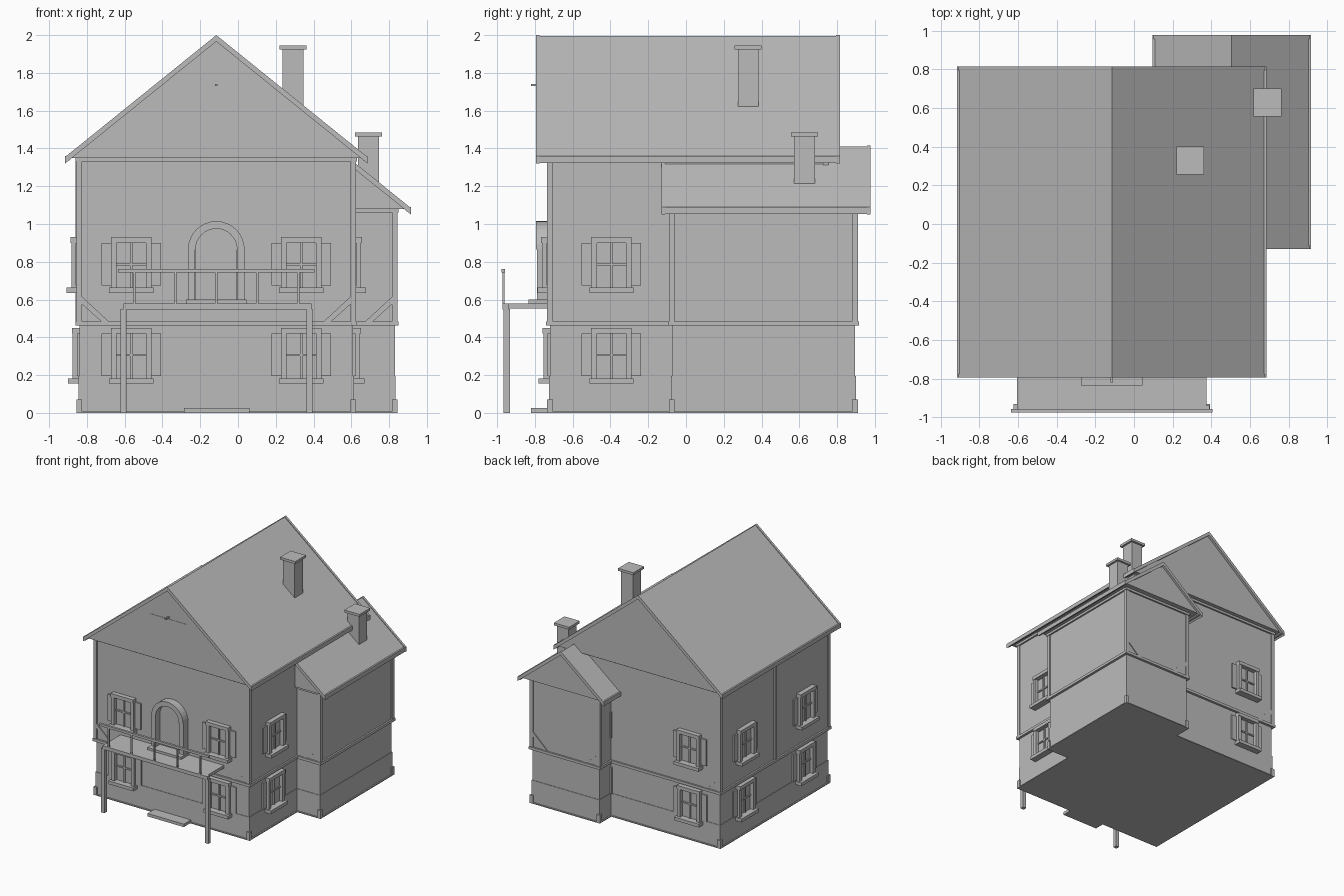
import bpy, bmesh, math
from mathutils import Matrix, Vector

cube = bpy.data.objects.get("Cube")
if cube:
    bpy.data.objects.remove(cube, do_unlink=True)

grey = bpy.data.materials.new("plain grey")
grey.use_nodes = True
grey.diffuse_color = (0.5, 0.5, 0.5, 1)
grey.node_tree.nodes["Principled BSDF"].inputs["Base Color"].default_value = (0.5, 0.5, 0.5, 1)


def add_box(bm, x0, x1, y0, y1, z0, z1):
    m = Matrix.Translation(((x0 + x1) / 2, (y0 + y1) / 2, (z0 + z1) / 2))
    bmesh.ops.create_cube(bm, size=1, matrix=m @ Matrix.Diagonal((x1 - x0, y1 - y0, z1 - z0, 1)))


def add_prism(bm, pts, y0, y1):
    face = bm.faces.new([bm.verts.new((x, y0, z)) for x, z in pts])
    ext = bmesh.ops.extrude_face_region(bm, geom=[face])
    verts = [v for v in ext["geom"] if isinstance(v, bmesh.types.BMVert)]
    bmesh.ops.translate(bm, verts=verts, vec=(0, y1 - y0, 0))


def finish(name, bm):
    bmesh.ops.recalc_face_normals(bm, faces=bm.faces)
    mesh = bpy.data.meshes.new(name)
    bm.to_mesh(mesh)
    bm.free()
    mesh.materials.append(grey)
    obj = bpy.data.objects.new(name, mesh)
    bpy.context.scene.collection.objects.link(obj)
    return obj


def boxes(name, *dims):
    bm = bmesh.new()
    for d in dims:
        add_box(bm, *d)
    return finish(name, bm)


def prism(name, pts, y0, y1):
    bm = bmesh.new()
    add_prism(bm, pts, y0, y1)
    return finish(name, bm)


def storeys(name, x0, x1, y0, y1, top):
    """Lower walls, corner footings, timber-framed upper walls and braces."""
    i, t = 0.015, 0.03
    boxes(name + "_lower_wall", (x0 + i, x1 - i, y0 + i, y1 - i, 0, 0.47))
    p = i - 0.004
    boxes(name + "_plinth", (x0 + p, x1 - p, y0 + p, y1 - p, 0, 0.195),
          (x0, x1, y0, y1, 0, 0.008))
    boxes(name + "_upper_wall", (x0 + 0.008, x1 - 0.008, y0 + 0.008, y1 - 0.008, 0.47, top))
    corners = [(x, y) for x in (x0, x1 - t) for y in (y0, y1 - t)]
    boxes(name + "_footings", *[(x, x + t, y, y + t, 0, 0.07) for x, y in corners])
    boxes(name + "_corner_posts", *[(x, x + t, y, y + t, 0.47, top) for x, y in corners])
    o = 0.006
    boxes(name + "_beams", (x0 - o, x1 + o, y0 - o, y1 + o, 0.462, 0.485),
          (x0 - o, x1 + o, y0 - o, y1 + o, top - 0.025, top))
    bm = bmesh.new()
    for x, s in ((x0 + t, 1), (x1 - t, -1)):
        pts = [(x, 0.575), (x, 0.615), (x + s * 0.14, 0.485), (x + s * 0.1, 0.485)]
        add_prism(bm, pts, y0, y0 + 0.02)
        add_prism(bm, pts, y1 - 0.02, y1)
    finish(name + "_braces", bm)


def roof(name, cx, half, apex, eave, y0, y1):
    """Two sloping slabs, gable infill and raised verge boards."""
    t, v = 0.025, 0.02

    def chevron(lift, thick):
        up = [(cx - half, eave + lift), (cx, apex + lift), (cx + half, eave + lift)]
        return up + [(x, z - thick) for x, z in reversed(up)]

    prism(name + "_slabs", chevron(-0.006, t), y0 + v / 2, y1 - v / 2)
    for tag, a in (("front", y0), ("back", y1 - v)):
        prism(f"{name}_{tag}_verge", chevron(0, 0.034), a, a + v)
    low = eave - 0.005
    w = half - 0.03
    prism(name + "_gable", [(cx - w, low), (cx + w, low), (cx, apex - 0.03)], y0 + v, y1 - v)
    boxes(name + "_eaves", *[(x - 0.012, x + 0.012, y0, y1, eave - 0.02, eave + 0.005)
                             for x in (cx - half + 0.012, cx + half - 0.012)])


def window(name, x, y, z, turn):
    """Framed four-pane window with sill and shutters, facing -y before turning."""
    w, h, f = 0.107, 0.27, 0.03
    bm = bmesh.new()
    for s in (-1, 1):
        a, b = sorted((s * w, s * (w - f)))
        add_box(bm, a, b, -0.035, 0.01, 0, h)
        a, b = sorted((s * w, s * (w + 0.05)))
        add_box(bm, a, b, -0.012, 0.01, 0.02, 0.245)
    add_box(bm, -w, w, -0.04, 0.01, h - f + 0.005, h + 0.005)
    add_box(bm, -w - 0.01, w + 0.01, -0.06, 0.01, -0.02, 0.008)
    add_box(bm, -0.006, 0.006, -0.015, 0.01, 0, h)
    add_box(bm, -w + f, w - f, -0.015, 0.01, 0.125, 0.137)
    add_box(bm, -w + f, w - f, -0.005, 0.01, 0, h - f)
    obj = finish(name, bm)
    obj.matrix_world = Matrix.Translation((x, y, z)) @ Matrix.Rotation(turn, 4, "Z")


# Main house and side wing
storeys("house", -0.855, 0.625, -0.735, 0.755, 1.355)
storeys("wing", 0.18, 0.845, -0.09, 0.91, 1.085)
roof("house_roof", -0.115, 0.8, 2.0, 1.355, -0.795, 0.815)
roof("wing_roof", 0.505, 0.41, 1.415, 1.085, -0.13, 0.978)
boxes("left_wall_post", (-0.86, -0.84, -0.005, 0.025, 0.47, 1.34))

# Windows on both floors
for floor, z, inset in (("lower", 0.175, 0.015), ("upper", 0.655, 0.008)):
    for side, x in (("right", -0.565), ("left", 0.335)):
        window(f"front_{side}_{floor}_window", x, -0.735 + inset, z, 0)
        window(f"back_{side}_{floor}_window", x, 0.755 - inset, z, math.pi)
    for tag, y in (("front", -0.395), ("back", 0.415)):
        window(f"left_{tag}_{floor}_window", -0.855 + inset, y, z, -math.pi / 2)
    window(f"right_{floor}_window", 0.625 - inset, -0.395, z, math.pi / 2)

# Arched balcony door
cx, spring = -0.115, 0.865


def arc(r):
    return [(cx + r * math.cos(a), spring + r * math.sin(a))
            for a in [math.pi * k / 16 for k in range(17)]]


prism("door_arch", arc(0.15) + arc(0.11)[::-1], -0.795, -0.725)
boxes("door_jambs", (cx - 0.15, cx - 0.112, -0.79, -0.725, 0.6, spring),
      (cx + 0.112, cx + 0.15, -0.79, -0.725, 0.6, spring))
prism("door_panel", [(cx - 0.11, 0.6)] + arc(0.11)[::-1] + [(cx + 0.11, 0.6)], -0.735, -0.725)
boxes("door_step", (-0.275, 0.045, -0.835, -0.725, 0.58, 0.6))
boxes("ground_step", (-0.285, 0.06, -0.82, -0.72, 0, 0.025))

# Balcony
boxes("balcony_deck", (-0.605, 0.375, -0.965, -0.72, 0.553, 0.578),
      (-0.605, 0.39, -0.972, -0.94, 0.548, 0.578))
boxes("balcony_posts", *[(x - 0.016, x + 0.016, -0.965, -0.932, 0, 0.55) for x in (-0.607, 0.378)])
boxes("balcony_rail", (-0.635, 0.405, -0.976, -0.957, 0.742, 0.762))
boxes("balcony_balusters", *[(x - 0.006, x + 0.006, -0.972, -0.96, 0.575, 0.745)
                             for x in [cx + 0.217 * k for k in range(-2, 3)]])

# Attic hatch and hoist hook
boxes("attic_hatch", (-0.285, 0.06, -0.778, -0.77, 1.38, 1.72))
boxes("hoist_hook", (cx - 0.006, cx + 0.006, -0.82, -0.77, 1.73, 1.742))

# Chimneys with caps
for tag, x, y, z0, z1 in (("tall", 0.291, 0.329, 1.5, 1.945), ("wing", 0.691, 0.628, 1.1, 1.485)):
    boxes(tag + "_chimney", (x - 0.055, x + 0.055, y - 0.055, y + 0.055, z0, z1 - 0.02),
          (x - 0.072, x + 0.072, y - 0.072, y + 0.072, z1 - 0.021, z1))
